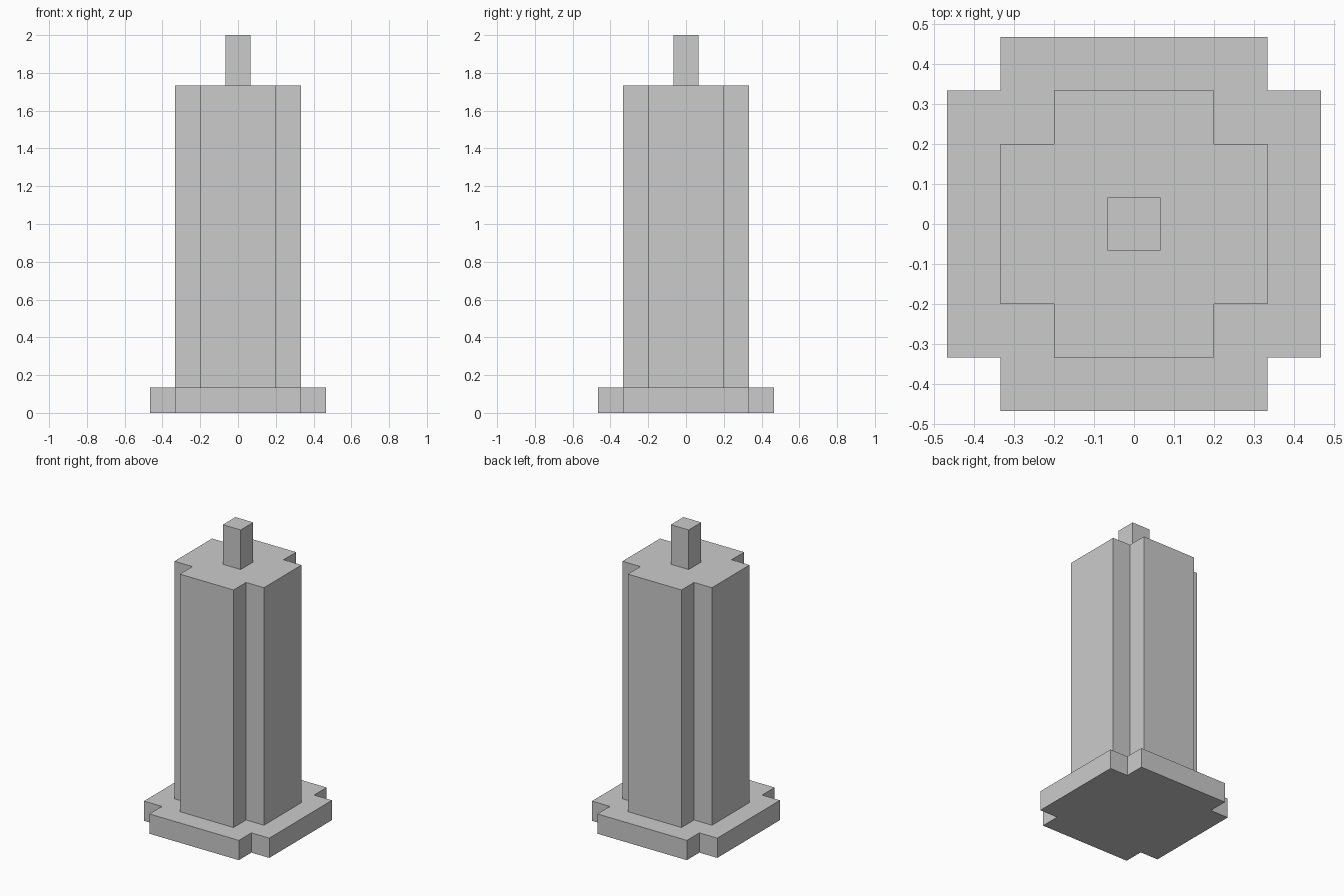
import bpy
import bmesh

if "Cube" in bpy.data.objects:
    bpy.data.objects.remove(bpy.data.objects["Cube"])

U = 1 / 15  # one block unit


def prism(name, outline, z0, z1):
    """Extrude a flat outline from z0 up to z1 (all in block units)."""
    bm = bmesh.new()
    face = bm.faces.new([bm.verts.new((x * U, y * U, z0 * U)) for x, y in outline])
    top = bmesh.ops.extrude_face_region(bm, geom=[face], use_keep_orig=True)["geom"]
    verts = [v for v in top if isinstance(v, bmesh.types.BMVert)]
    bmesh.ops.translate(bm, verts=verts, vec=(0, 0, (z1 - z0) * U))
    bmesh.ops.recalc_face_normals(bm, faces=bm.faces)
    mesh = bpy.data.meshes.new(name)
    bm.to_mesh(mesh)
    bm.free()
    obj = bpy.data.objects.new(name, mesh)
    bpy.context.collection.objects.link(obj)
    return obj


def notched(outer, inner):
    """Square with notched corners: one corner turned four times."""
    points = []
    corner = [(outer, -inner), (outer, inner), (inner, inner)]
    for _ in range(4):
        points += corner
        corner = [(-y, x) for x, y in corner]
    return points


# Base plate
prism("base", notched(7, 5), 0, 2)

# Candle body
prism("candle_body", notched(5, 3), 2, 26)

# Wick
prism("wick", [(-1, -1), (1, -1), (1, 1), (-1, 1)], 26, 30)
